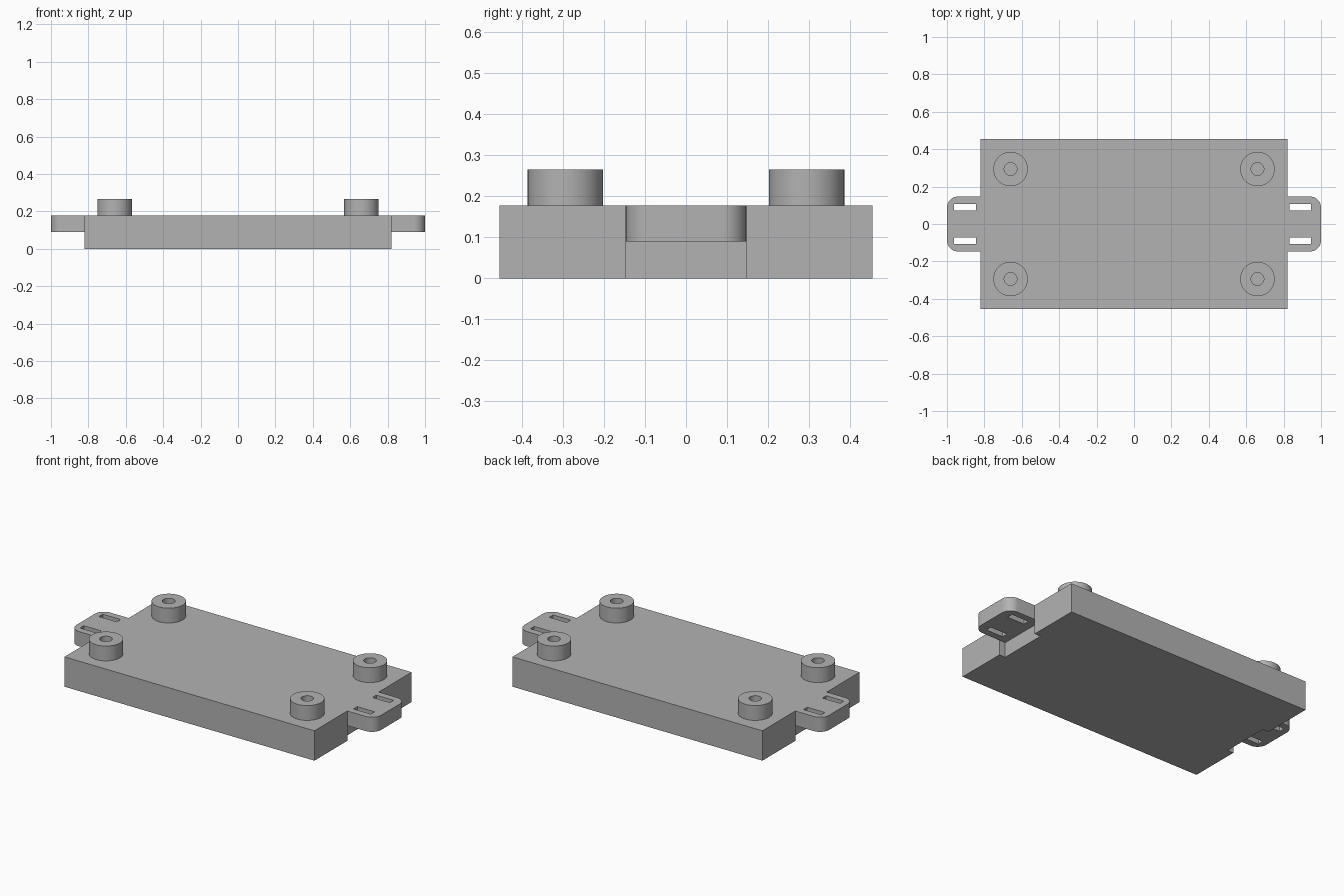
import bpy, bmesh, math

if "Cube" in bpy.data.objects:
    bpy.data.objects.remove(bpy.data.objects["Cube"], do_unlink=True)

grey = bpy.data.materials.new("plain_grey")
grey.use_nodes = True
colour = (0.45, 0.45, 0.45, 1)
grey.diffuse_color = colour
grey.node_tree.nodes["Principled BSDF"].inputs["Base Color"].default_value = colour

BODY_X, BODY_Y, TOP = 0.82, 0.455, 0.177
TAB_Y, TAB_Z, NOTCH_X, TAB_R = 0.147, 0.09, 0.78, 0.06


def finish(name, bm):
    bmesh.ops.recalc_face_normals(bm, faces=bm.faces)
    mesh = bpy.data.meshes.new(name)
    bm.to_mesh(mesh)
    bm.free()
    mesh.materials.append(grey)
    obj = bpy.data.objects.new(name, mesh)
    bpy.context.collection.objects.link(obj)
    return obj


def prism(name, outline, z0, z1):
    """Extrude a flat outline between two heights."""
    bm = bmesh.new()
    face = bm.faces.new([bm.verts.new((x, y, z0)) for x, y in outline])
    up = bmesh.ops.extrude_face_region(bm, geom=[face])["geom"]
    verts = [v for v in up if isinstance(v, bmesh.types.BMVert)]
    bmesh.ops.translate(bm, verts=verts, vec=(0, 0, z1 - z0))
    return finish(name, bm)


def box(name, x0, x1, y0, y1, z0, z1):
    return prism(name, [(x0, y0), (x1, y0), (x1, y1), (x0, y1)], z0, z1)


def smooth(obj):
    bpy.ops.object.select_all(action="DESELECT")
    obj.select_set(True)
    bpy.context.view_layer.objects.active = obj
    bpy.ops.object.shade_smooth_by_angle(angle=math.radians(35))


def combine(target, tool, operation):
    """Apply a boolean and discard the helper."""
    mod = target.modifiers.new("cut", "BOOLEAN")
    mod.object, mod.operation, mod.solver = tool, operation, "EXACT"
    bpy.context.view_layer.objects.active = target
    bpy.ops.object.modifier_apply(modifier=mod.name)
    bpy.data.objects.remove(tool, do_unlink=True)


def tab_outline(s):
    """Strap tab with two rounded outer corners."""
    pts = [(s * NOTCH_X, -TAB_Y)]
    for side in (-1, 1):
        for i in range(13):
            a = math.pi / 2 * (i / 12 - (side < 0))
            pts.append((s * (1 - TAB_R + TAB_R * math.cos(a)),
                        side * (TAB_Y - TAB_R) + TAB_R * math.sin(a)))
    return pts + [(s * NOTCH_X, TAB_Y)]


# Main body with a shallow notch below each strap tab
body = box("enclosure_body", -BODY_X, BODY_X, -BODY_Y, BODY_Y, 0, TOP)
for s, slot in ((-1, (-0.962, -0.845)), (1, (0.832, 0.946))):
    xs = sorted((s * NOTCH_X, s * 0.9))
    combine(body, box("notch", *xs, -TAB_Y, TAB_Y, -0.1, 0.3), "DIFFERENCE")
    combine(body, prism("tab", tab_outline(s), TAB_Z, TOP), "UNION")
    # Strap slots
    for y in (-0.089, 0.089):
        combine(body, box("slot", *slot, y - 0.018, y + 0.018, 0, 0.3), "DIFFERENCE")
smooth(body)

# Four round standoffs with blind screw holes
for y, end in ((-0.294, "front"), (0.294, "back")):
    for x, side in ((-0.66, "right"), (0.66, "left")):
        bm = bmesh.new()
        rings = []
        for r, z in ((0.092, TOP), (0.092, 0.265), (0.034, 0.265), (0.034, TOP + 0.001)):
            rings.append([bm.verts.new((x + r * math.cos(a), y + r * math.sin(a), z))
                          for a in (math.tau * i / 48 for i in range(48))])
        for low, high in zip(rings, rings[1:]):
            for i in range(48):
                j = (i + 1) % 48
                bm.faces.new((low[i], low[j], high[j], high[i]))
        bm.faces.new(rings[-1])
        bm.faces.new(rings[0])
        smooth(finish(f"standoff_{end}_{side}", bm))
